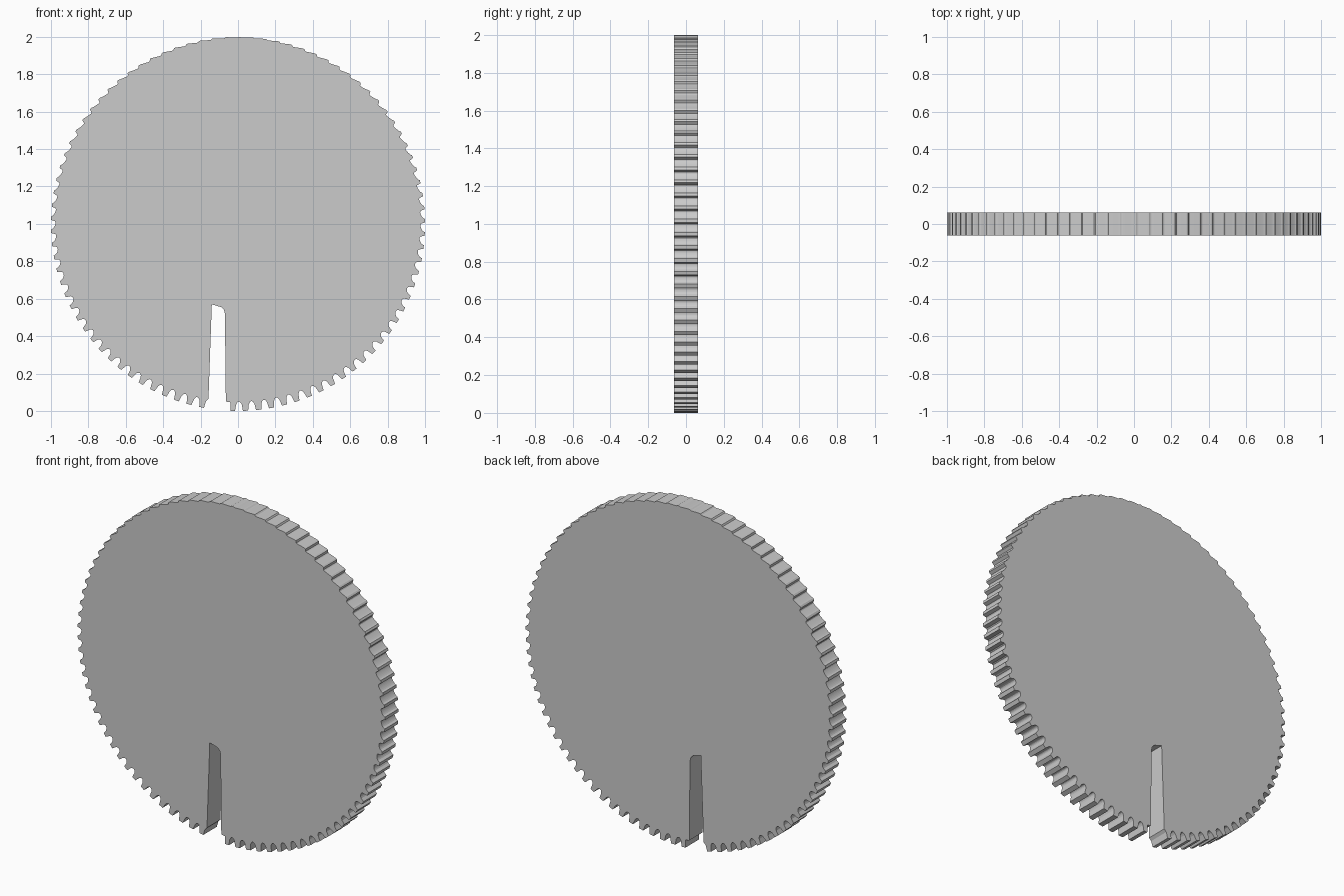
import bpy, bmesh, math

if "Cube" in bpy.data.objects:
    bpy.data.objects.remove(bpy.data.objects["Cube"])

THICK = 0.125
TEETH = 88            # teeth around the rim, leaving the slot mouth free
START, END = -0.03, 2 * math.pi - 0.195
STEP = (END - START) / (TEETH - 1)
SAMPLES = 8


def rim(angle, depth=0.0):
    """Point on the rim, angle measured from the bottom towards +x."""
    r = 1.0 - depth
    return (r * math.sin(angle), 1.0 - r * math.cos(angle))


def gullet(a0):
    """Gap after the tooth at a0: round at the bottom, shallow saw step at the top."""
    mid = a0 + STEP / 2
    low = (1 + math.cos(mid)) / 2              # 1 at the bottom, 0 at the top
    depth = 0.006 + 0.044 * math.cos(mid / 2) ** 2 if low > 0.5 else 0.004 + 0.034 * math.sqrt(low)
    flat = 0.004 + 0.010 * low                 # half width of the tooth tip
    pts = []
    for i in range(SAMPLES + 1):
        u = i / SAMPLES
        v = u if mid < math.pi else 1 - u      # teeth mirror left to right
        saw = v / 0.85 if v < 0.85 else (1 - v) / 0.15
        rnd = math.sqrt(max(0.0, 1 - (2 * u - 1) ** 2))
        shape = (1 - low) * saw + low * rnd
        pts.append(rim(a0 + flat + u * (STEP - 2 * flat), depth * shape))
    return pts


# Outline: right slot mouth, toothed rim, left slot mouth, slot
outline = [(-0.065, 0.05), rim(START - 0.012, 0.045), rim(START - 0.01)]
for k in range(TEETH - 1):
    outline += gullet(START + k * STEP)
outline += [rim(END + 0.012), rim(END + 0.016, 0.035), (-0.158, 0.065),
            (-0.14, 0.57), (-0.09, 0.555), (-0.075, 0.54), (-0.07, 0.52)]

# Toothed disc
bm = bmesh.new()
verts = [bm.verts.new((x, -THICK / 2, z)) for x, z in outline]
face = bm.faces.new(verts)
ext = bmesh.ops.extrude_face_region(bm, geom=[face], use_keep_orig=True)
bmesh.ops.translate(bm, vec=(0, THICK, 0),
                    verts=[v for v in ext["geom"] if isinstance(v, bmesh.types.BMVert)])
bmesh.ops.triangulate(bm, faces=[f for f in bm.faces if len(f.verts) > 4])
bmesh.ops.recalc_face_normals(bm, faces=bm.faces)
mesh = bpy.data.meshes.new("toothed_disc")
bm.to_mesh(mesh)
bm.free()
disc = bpy.data.objects.new("toothed_disc", mesh)
bpy.context.collection.objects.link(disc)
